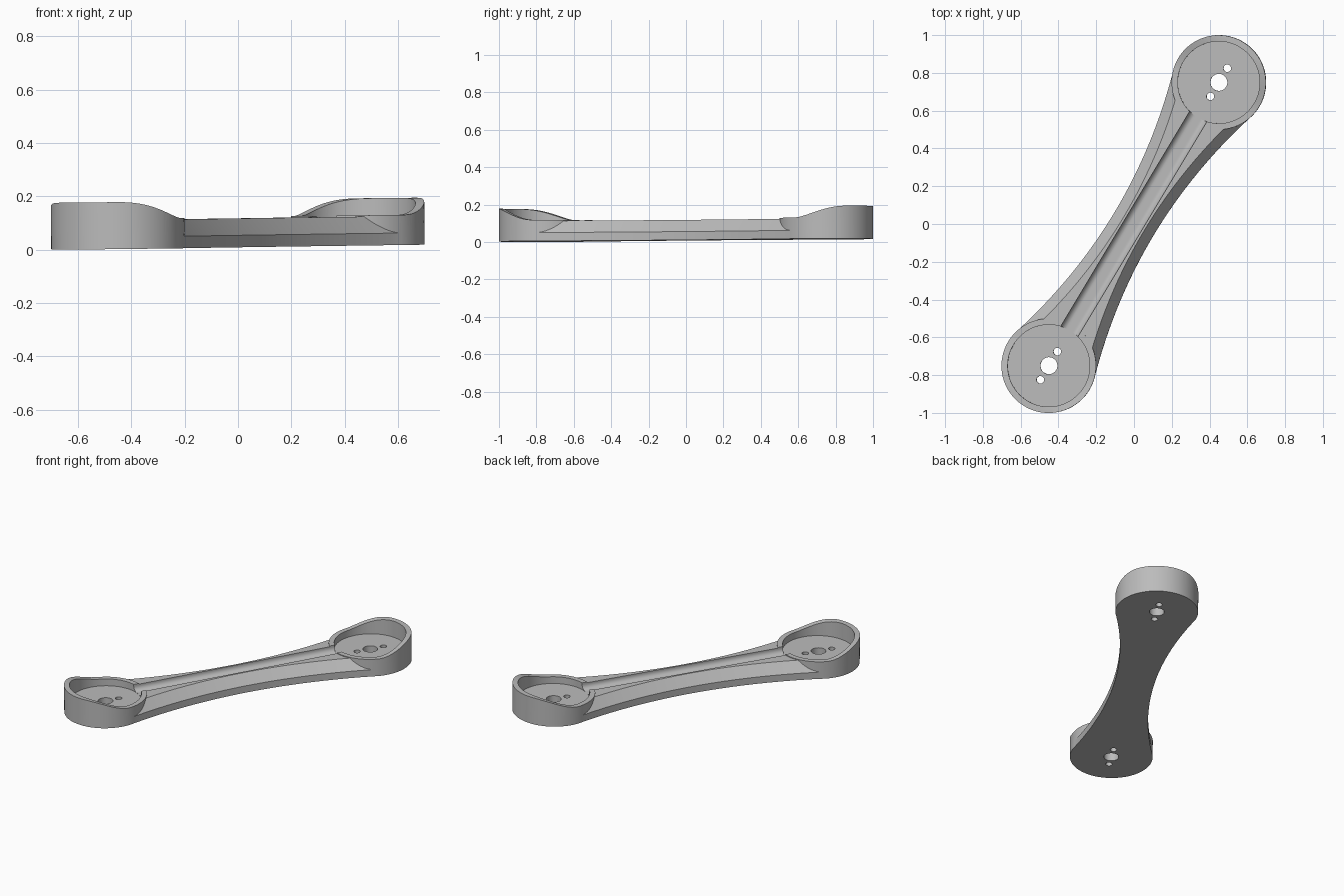
import bpy, bmesh, math
from mathutils import Matrix

if "Cube" in bpy.data.objects:
    bpy.data.objects.remove(bpy.data.objects["Cube"], do_unlink=True)

HALF = math.hypot(0.45, 0.75)      # distance from the middle to each pivot
CUP_R, BORE_R = 0.25, 0.217
DECK, LOW, HIGH, FLOOR = 0.108, 0.113, 0.176, 0.068


def make_object(name, bm):
    bmesh.ops.recalc_face_normals(bm, faces=bm.faces)
    mesh = bpy.data.meshes.new(name)
    bm.to_mesh(mesh)
    bm.free()
    obj = bpy.data.objects.new(name, mesh)
    bpy.context.collection.objects.link(obj)
    return obj


def loft(name, sections):
    """Solid through equal-length closed sections, capped at both ends."""
    bm = bmesh.new()
    rings = [[bm.verts.new(p) for p in s] for s in sections]
    n = len(rings[0])
    for a, b in zip(rings, rings[1:]):
        for i in range(n):
            j = (i + 1) % n
            bm.faces.new((a[i], a[j], b[j], b[i]))
    bm.faces.new(rings[0])
    bm.faces.new(rings[-1])
    return make_object(name, bm)


def cylinder(name, x, radius, z0, z1, segments):
    bm = bmesh.new()
    bmesh.ops.create_cone(bm, cap_ends=True, segments=segments, radius1=radius,
                          radius2=radius, depth=z1 - z0,
                          matrix=Matrix.Translation((x, 0, (z0 + z1) / 2)))
    return make_object(name, bm)


def combine(target, tool, operation):
    mod = target.modifiers.new(operation, 'BOOLEAN')
    mod.operation, mod.solver, mod.object = operation, 'EXACT', tool
    bpy.context.view_layer.objects.active = target
    bpy.ops.object.modifier_apply(modifier=mod.name)
    bpy.data.objects.remove(tool, do_unlink=True)


# Waisted arm: upright lower sides, sloped upper sides, flat deck
def arm_section(u):
    w = 0.12 + 0.115 * (u / 0.79) ** 2
    half = [(w, 0), (w, 0.045), (w - 0.055, DECK)]
    return [(u, v, z) for v, z in half] + [(u, -v, z) for v, z in reversed(half)]


STEPS = 32
arm = loft("linkage_arm", [arm_section(0.79 * (2 * i / STEPS - 1)) for i in range(STEPS + 1)])


# Cup wall height falls in a smooth S towards the arm
def wall_height(p):
    t = min(max((p + 0.215) / 0.275, 0), 1)
    return HIGH + (LOW - HIGH) * t * t * (3 - 2 * t)


for side in (-1, 1):
    cup = cylinder("cup", side * HALF, CUP_R, 0, 0.3, 96)
    ps = [-0.3] + [-0.215 + 0.275 * i / 20 for i in range(21)] + [0.3]
    outline = [(p, wall_height(p)) for p in ps] + [(0.3, -0.1), (-0.3, -0.1)]
    shaper = loft("cup_shaper", [[(side * (HALF - p), v, z) for p, z in outline]
                                 for v in (-0.3, 0.3)])
    combine(cup, shaper, 'INTERSECT')
    combine(arm, cup, 'UNION')

# Recess in each cup, pivot hole and two screw holes
for side in (-1, 1):
    x = side * HALF
    combine(arm, cylinder("recess", x, BORE_R, FLOOR, 0.4, 96), 'DIFFERENCE')
    for offset, radius in ((0, 0.045), (-0.087, 0.02), (0.087, 0.02)):
        combine(arm, cylinder("hole", x + offset, radius, -0.1, 0.3, 32), 'DIFFERENCE')

# Round-cornered cable channel joining the two recesses
R, W, BASE = 0.032, 0.053, FLOOR + 0.001
corner = [(W - R + R * math.sin(a), BASE + R - R * math.cos(a))
          for a in (math.pi / 2 * i / 8 for i in range(9))]
half = corner + [(W, 0.3)]
section = half + [(-v, z) for v, z in reversed(half)]
combine(arm, loft("channel", [[(u, v, z) for v, z in section] for u in (-0.75, 0.75)]),
        'DIFFERENCE')

# Single grey material
grey = bpy.data.materials.new("plain_grey")
grey.use_nodes = True
color = (0.5, 0.5, 0.5, 1)
grey.diffuse_color = color
grey.node_tree.nodes["Principled BSDF"].inputs["Base Color"].default_value = color
arm.data.materials.clear()
arm.data.materials.append(grey)
for poly in arm.data.polygons:
    poly.material_index = 0

# Turn to the diagonal with a slight tilt and rest on the ground
arm.data.transform(Matrix.Rotation(-0.0115, 4, 'Y') @ Matrix.Rotation(0.002, 4, 'X')
                   @ Matrix.Rotation(math.atan2(0.75, 0.45), 4, 'Z'))
arm.data.transform(Matrix.Translation((0, 0, -min(v.co.z for v in arm.data.vertices))))

bpy.ops.object.select_all(action='DESELECT')
arm.select_set(True)
bpy.context.view_layer.objects.active = arm
bpy.ops.object.shade_smooth_by_angle(angle=math.radians(25))
